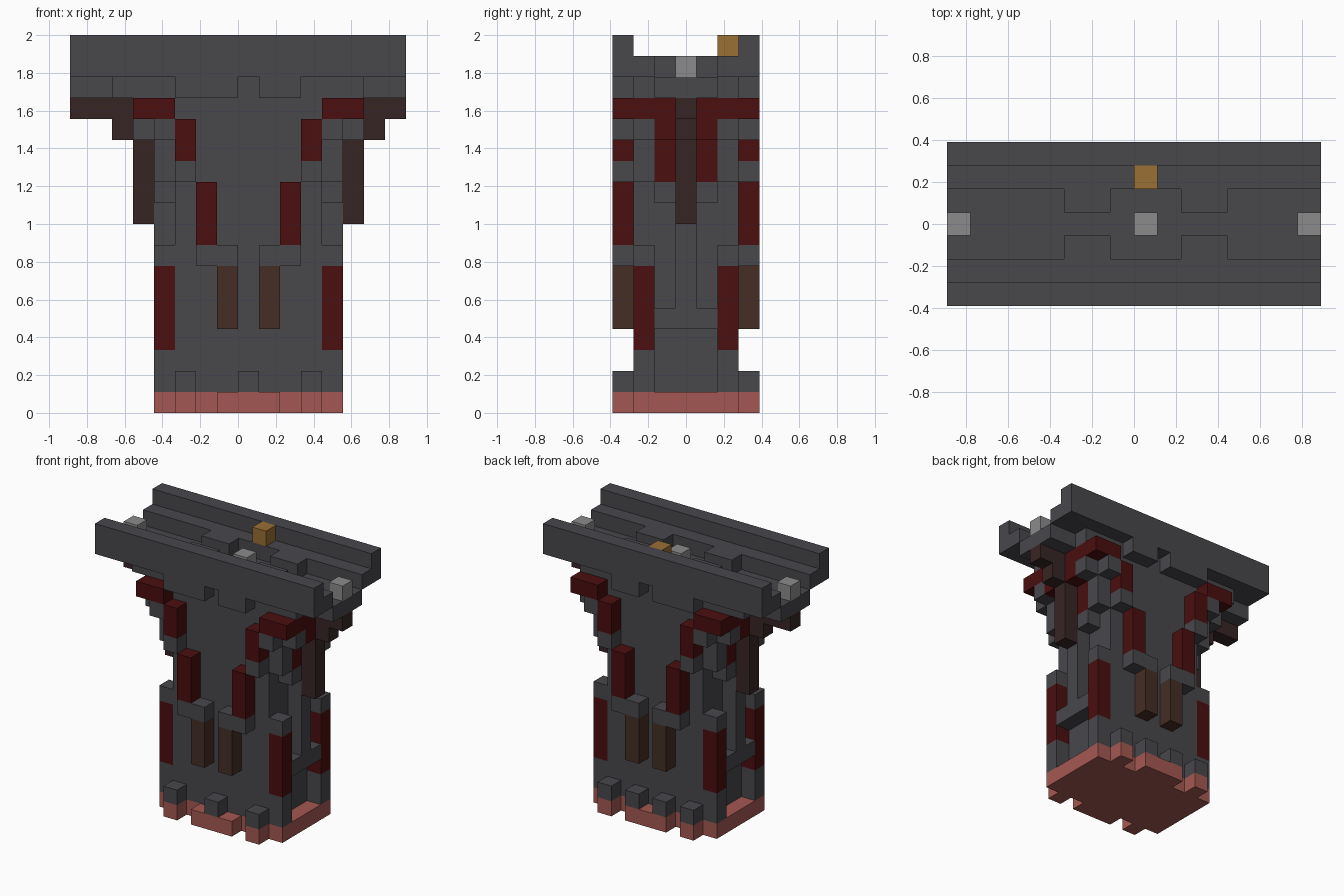
import bpy
import bmesh
from mathutils import Matrix, Vector

cube = bpy.data.objects.get("Cube")
if cube:
    bpy.data.objects.remove(cube)

U = 1 / 9                       # edge of one block
MID_X, MID_Y = 8, 3             # centre block of the pillar


def material(name, color):
    m = bpy.data.materials.new(name)
    m.use_nodes = True
    m.diffuse_color = (*color, 1)
    m.node_tree.nodes["Principled BSDF"].inputs["Base Color"].default_value = (*color, 1)
    return m


STONE = material("dark grey stone", (.065, .065, .073))
SALMON = material("salmon", (.37, .097, .084))
RED = material("deep red", (.069, .0045, .0045))
BROWN = material("brown", (.058, .027, .018))
MAROON = material("dark maroon", (.039, .018, .018))
SILVER = material("light grey", (.26, .26, .26))
GOLD = material("ochre", (.32, .16, .034))


def blocks(name, mat, boxes, mirror=""):
    """Boxes are inclusive block ranges (x0, x1, y0, y1, z0, z1)."""
    cells = set(boxes)
    if "x" in mirror:
        cells |= {(2 * MID_X - b, 2 * MID_X - a, *r) for a, b, *r in cells}
    if "y" in mirror:
        cells |= {(a, b, 2 * MID_Y - d, 2 * MID_Y - c, *r) for a, b, c, d, *r in cells}
    bm = bmesh.new()
    for a, b, c, d, e, f in sorted(cells):
        size = Vector((b - a + 1, d - c + 1, f - e + 1)) * U
        low = Vector((a - 8, c - 3.5, e)) * U
        bmesh.ops.create_cube(bm, size=1, matrix=Matrix.Translation(low + size / 2)
                              @ Matrix.Diagonal((*size, 1)))
    mesh = bpy.data.meshes.new(name)
    bm.to_mesh(mesh)
    bm.free()
    mesh.materials.append(mat)
    bpy.context.collection.objects.link(bpy.data.objects.new(name, mesh))


# Base plate with toes
blocks("base_plate", SALMON, [(4, 12, 1, 5, 0, 0)])
blocks("base_toes", SALMON, [(5, 5, 0, 0, 0, 0), (7, 9, 0, 0, 0, 0)], "xy")
blocks("front_toe_caps", STONE, [(5, 5, 0, 0, 1, 1), (8, 8, 0, 0, 1, 1)], "x")
blocks("back_toe_caps", STONE, [(5, 5, 6, 6, 1, 1), (7, 7, 6, 6, 1, 1)], "x")

# Pillar core, side ribs and sills
blocks("pillar_core", STONE, [(5, 11, 1, 5, 1, 14)])
blocks("side_ribs", STONE, [(12, 12, 3, 3, 5, 14)], "x")
blocks("side_sills", STONE, [(12, 12, 2, 4, 4, 4)], "x")

# Corner posts
blocks("corner_feet", STONE, [(12, 12, 1, 1, 1, 2)], "xy")
blocks("corner_posts", RED, [(12, 12, 1, 1, 3, 6)], "xy")
blocks("corner_caps", STONE, [(12, 12, 1, 1, 7, 7)], "xy")

# Ornaments on front and back
blocks("hanging_pegs", BROWN, [(9, 9, 0, 0, 4, 6)], "xy")
blocks("peg_brackets", STONE, [(9, 10, 0, 0, 7, 7)], "xy")
blocks("lower_face_strips", RED, [(10, 10, 0, 0, 8, 10)], "xy")
blocks("face_strip_links", STONE, [(11, 11, 0, 0, 11, 11)], "xy")
blocks("upper_face_strips", RED, [(11, 11, 0, 0, 12, 13)], "xy")

# Flaring shoulders
blocks("shoulder_stones", STONE,
       [(12, 12, 2, 2, 10, 10), (12, 12, 1, 1, 11, 14), (12, 12, 0, 0, 13, 13),
        (13, 13, 1, 1, 13, 13), (12, 12, 2, 2, 13, 14)], "xy")
blocks("shoulder_strips", RED,
       [(12, 12, 2, 2, 11, 12), (13, 13, 2, 2, 13, 13),
        (12, 13, 0, 0, 14, 14), (13, 13, 1, 2, 14, 14)], "xy")

# Stepped side brackets
blocks("side_brackets", MAROON,
       [(13, 13, 3, 3, 9, 14), (14, 14, 3, 3, 13, 13), (14, 15, 3, 3, 14, 14)], "x")
blocks("right_bracket_tip", MAROON, [(0, 0, 3, 3, 14, 14)])

# Trough deck, rails and lumps
blocks("deck", STONE, [(0, 15, 2, 4, 15, 15)])
blocks("deck_edges", STONE, [(2, 13, 1, 1, 15, 15)], "y")
blocks("rail_drops", STONE, [(5, 7, 0, 0, 15, 15), (9, 10, 0, 0, 15, 15)], "y")
blocks("inner_steps", STONE, [(0, 15, 1, 1, 16, 16)], "y")
blocks("outer_rails", STONE, [(0, 15, 0, 0, 16, 17)], "y")
blocks("step_lumps", STONE, [(10, 11, 2, 2, 16, 16)], "xy")

# Loose cubes on the deck
blocks("silver_studs", SILVER, [(i, i, 3, 3, 16, 16) for i in (0, 8, 15)])
blocks("ochre_stud", GOLD, [(8, 8, 5, 5, 17, 17)])
